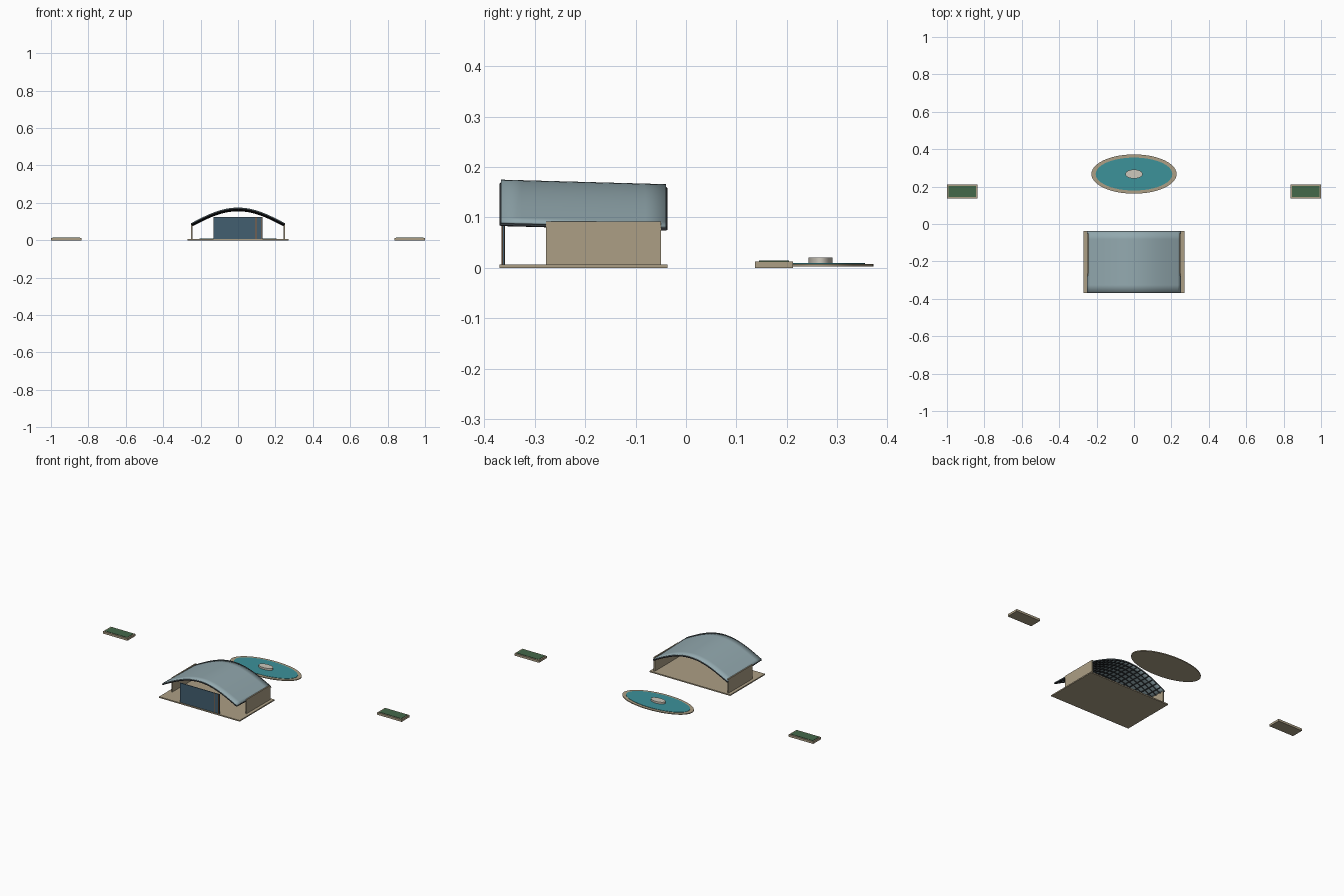
import bpy, bmesh, math

cube = bpy.data.objects.get("Cube")
if cube:
    bpy.data.objects.remove(cube, do_unlink=True)


def material(name, r, g, b):
    # sRGB bytes to linear colour
    col = [((c / 255 + 0.055) / 1.055) ** 2.4 for c in (r, g, b)] + [1.0]
    m = bpy.data.materials.new(name)
    m.use_nodes = True
    m.diffuse_color = col
    m.node_tree.nodes["Principled BSDF"].inputs["Base Color"].default_value = col
    return m


STONE = material("sandstone", 172, 159, 133)
ROOF = material("blue grey metal", 146, 168, 174)
STEEL = material("dark steel", 48, 52, 56)
GLASS = material("dark blue glass", 66, 94, 112)
WOOD = material("warm wood", 150, 98, 58)
WATER = material("teal water", 60, 146, 154)
PLANTS = material("hedge green", 68, 104, 74)
PALE = material("pale stone", 205, 200, 188)


def make(name, bm, mat):
    bmesh.ops.recalc_face_normals(bm, faces=bm.faces)
    me = bpy.data.meshes.new(name)
    bm.to_mesh(me)
    bm.free()
    me.materials.append(mat)
    ob = bpy.data.objects.new(name, me)
    bpy.context.collection.objects.link(ob)
    return ob


def box(name, x, y, z, mat):
    bm = bmesh.new()
    bmesh.ops.create_cube(bm, size=1)
    for v in bm.verts:
        v.co = [(a + b) / 2 + c * (b - a) for c, (a, b) in zip(v.co, (x, y, z))]
    return make(name, bm, mat)


def smooth(ob):
    bpy.ops.object.select_all(action="DESELECT")
    ob.select_set(True)
    bpy.context.view_layer.objects.active = ob
    bpy.ops.object.shade_smooth_by_angle(angle=math.radians(35))


def oval(name, rx, ry, z0, z1, mat):
    bm = bmesh.new()
    bmesh.ops.create_cone(bm, cap_ends=True, segments=48, radius1=1, radius2=1, depth=1)
    for v in bm.verts:
        v.co = (v.co.x * rx, v.co.y * ry + 0.267, z0 if v.co.z < 0 else z1)
    smooth(make(name, bm, mat))


# Arched sheet, falling slightly towards the back
HALF, FRONT, BACK = 0.25, -0.367, -0.04


def arch_sheet(name, nx, ny, drop, half, mat):
    bm = bmesh.new()
    bmesh.ops.create_grid(bm, x_segments=nx, y_segments=ny, size=1)
    for v in bm.verts:
        x, t = v.co.x, (v.co.y + 1) / 2
        z = 0.092 + 0.083 * math.cos(x * half / HALF * math.pi / 2) - 0.009 * t - drop
        v.co = (x * half, FRONT + t * (BACK - FRONT), z)
    ob = make(name, bm, mat)
    if ob.data.polygons[0].normal.z < 0:
        ob.data.flip_normals()
    return ob


# Pavilion
box("platform", (-0.27, 0.27), (-0.37, -0.037), (0, 0.007), STONE)

roof = arch_sheet("roof_shell", 32, 8, 0, HALF, ROOF)
shell = roof.modifiers.new("thickness", "SOLIDIFY")
shell.thickness = 0.005
shell.offset = -1
smooth(roof)

lattice = arch_sheet("roof_lattice", 18, 10, 0.008, 0.247, STEEL)
wire = lattice.modifiers.new("ribs", "WIREFRAME")
wire.thickness = 0.006
wire.use_boundary = True

for side, s in (("left", 1), ("right", -1)):
    box(side + "_wall", sorted((s * 0.244, s * 0.251)), (-0.278, -0.05), (0.007, 0.092), STONE)

# Glazed entrance front
box("entrance_glass", (-0.132, 0.132), (-0.364, -0.360), (0.007, 0.125), GLASS)
for i, x in enumerate((0.096, 0.124)):
    box(f"door_post_{i + 1}", (x - 0.002, x + 0.002), (-0.3655, -0.359), (0.007, 0.124), WOOD)

# Oval pool with a low island
oval("pool_rim", 0.228, 0.105, 0.003, 0.008, STONE)
oval("pool_water", 0.205, 0.088, 0.005, 0.010, WATER)
oval("pool_island", 0.046, 0.024, 0.005, 0.021, PALE)

# Planters on both sides
for side, s in (("left", 1), ("right", -1)):
    box(side + "_planter", sorted((s * 0.836, s * 1.0)), (0.137, 0.212), (0, 0.013), STONE)
    box(side + "_planting", sorted((s * 0.844, s * 0.992)), (0.145, 0.204), (0.005, 0.015), PLANTS)
